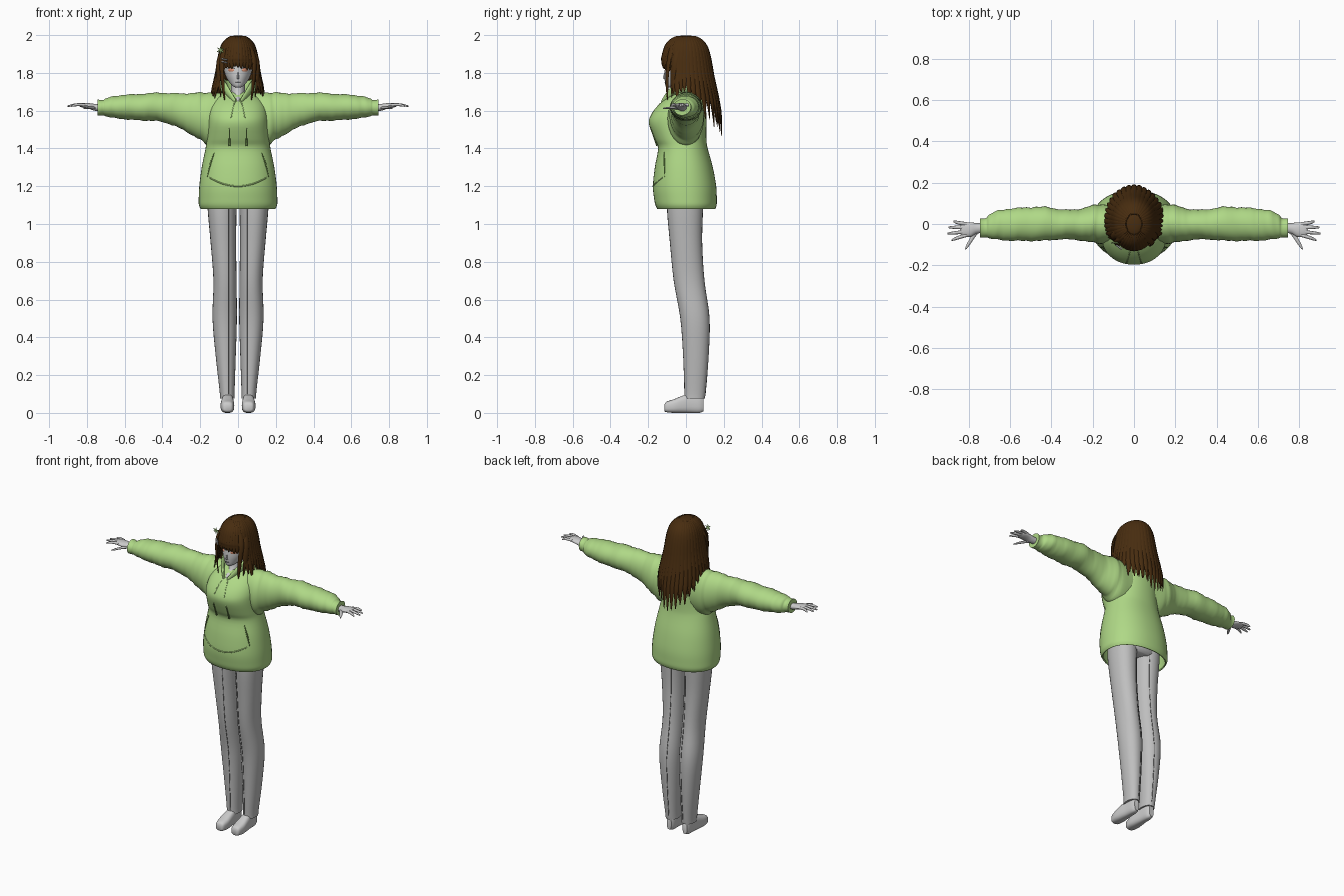
import bpy, bmesh, math, random
from mathutils import Vector

random.seed(4)
cube = bpy.data.objects.get("Cube")
if cube:
    bpy.data.objects.remove(cube)


def material(name, *rgb):
    m = bpy.data.materials.new(name)
    m.use_nodes = True
    m.diffuse_color = (*rgb, 1)
    bsdf = m.node_tree.nodes["Principled BSDF"]
    bsdf.inputs["Base Color"].default_value = (*rgb, 1)
    bsdf.inputs["Roughness"].default_value = 0.8
    return m


GREEN = material("hoodie green", 0.43, 0.69, 0.24)
DARK_GREEN = material("seam green", 0.13, 0.24, 0.06)
BROWN = material("hair brown", 0.065, 0.026, 0.005)
GREY = material("trouser grey", 0.52, 0.52, 0.52)
PALE = material("skin grey", 0.60, 0.60, 0.60)
PEACH = material("eye peach", 0.75, 0.30, 0.18)
DARK = material("crease grey", 0.12, 0.12, 0.12)


def build(name, parts, mat):
    """Join (verts, faces) parts into one smooth object."""
    verts, faces = [], []
    for vs, fs in parts:
        faces += [[i + len(verts) for i in f] for f in fs]
        verts += [tuple(v) for v in vs]
    mesh = bpy.data.meshes.new(name)
    mesh.from_pydata(verts, [], faces)
    bm = bmesh.new()
    bm.from_mesh(mesh)
    bmesh.ops.recalc_face_normals(bm, faces=bm.faces)
    bm.to_mesh(mesh)
    bm.free()
    mesh.materials.append(mat)
    ob = bpy.data.objects.new(name, mesh)
    bpy.context.collection.objects.link(ob)
    bpy.ops.object.select_all(action='DESELECT')
    ob.select_set(True)
    bpy.context.view_layer.objects.active = ob
    bpy.ops.object.shade_smooth_by_angle(angle=math.radians(50))
    return ob


def spline(rows, k=4):
    """Smooth interpolation through rows of numbers."""
    rows = [Vector(r) for r in rows]
    out = []
    for i in range(len(rows) - 1):
        p0, p1, p2 = rows[max(i - 1, 0)], rows[i], rows[i + 1]
        p3 = rows[min(i + 2, len(rows) - 1)]
        for j in range(k):
            t = j / k
            out.append(p1 + (p2 - p0) * (t / 2) + (2 * p0 - 5 * p1 + 4 * p2 - p3) * (t * t / 2)
                       + (3 * p1 - p0 - 3 * p2 + p3) * (t ** 3 / 2))
    return out + [rows[-1]]


def skin(rings, first=True, last=True):
    n = len(rings[0])
    faces = [[r * n + i, r * n + (i + 1) % n, (r + 1) * n + (i + 1) % n, (r + 1) * n + i]
             for r in range(len(rings) - 1) for i in range(n)]
    if first:
        faces.append(list(range(n))[::-1])
    if last:
        faces.append([(len(rings) - 1) * n + i for i in range(n)])
    return [v for ring in rings for v in ring], faces


def loft(rows, axis="z", side=1, n=28, power=2.0, wrinkle=0, first=True):
    """Rows: position, low and high of one cross axis, low and high of the other."""
    rings = []
    for t, a0, a1, b0, b1 in spline(rows):
        ring = []
        for i in range(n):
            u = 2 * math.pi * i / n
            c, s = math.cos(u), math.sin(u)
            f = 1 + wrinkle * math.sin(t * 95 + 1.5 * c + s) * math.sin(t * 41)
            a = (a0 + a1) / 2 + (a1 - a0) / 2 * f * math.copysign(abs(c) ** (2 / power), c)
            b = (b0 + b1) / 2 + (b1 - b0) / 2 * f * math.copysign(abs(s) ** (2 / power), s)
            x, y, z = {"x": (t, a, b), "y": (a, t, b), "z": (a, b, t)}[axis]
            ring.append((x * side, y, z))
        rings.append(ring)
    return skin(rings, first)


def strand(points, widths, thick, across=None, n=8):
    """Flat tapered strip along a path, its width following the widths given."""
    pts = spline(points, 3)
    rings = []
    for i, p in enumerate(pts):
        tan = (pts[min(i + 1, len(pts) - 1)] - pts[max(i - 1, 0)]).normalized()
        wide = Vector(across) if across else Vector((-p.y, p.x, 0)).normalized()
        norm = wide.cross(tan).normalized()
        f = i / (len(pts) - 1) * (len(widths) - 1)
        j = min(int(f), len(widths) - 2)
        w = widths[j] + (widths[j + 1] - widths[j]) * (f - j)
        th = thick * w / max(widths)
        rings.append([p + wide * w * math.cos(2 * math.pi * k / n) + norm * th * math.sin(2 * math.pi * k / n)
                      for k in range(n)])
    return skin(rings)


def on_surface(ob, pts, direction=1):
    """Project (x, z) points on to the front (1) or back (-1) of an object."""
    bpy.context.view_layer.update()
    hits = [ob.ray_cast((x, -direction, z), (0, direction, 0)) for x, z in pts]
    return [h[1] for h in hits if h[0]]


# Hoodie body, open at the hem
hoodie = build("hoodie_body", [loft([
    (1.08, -.198, .198, -.152, .155), (1.10, -.207, .207, -.162, .162), (1.13, -.208, .208, -.168, .163),
    (1.20, -.205, .205, -.175, .160), (1.30, -.192, .192, -.165, .142), (1.40, -.172, .172, -.148, .115),
    (1.45, -.165, .165, -.168, .108), (1.53, -.160, .160, -.196, .108), (1.58, -.158, .158, -.184, .108),
    (1.63, -.145, .145, -.146, .102), (1.67, -.115, .115, -.098, .095), (1.70, -.065, .065, -.055, .080),
], n=48, power=2.2, first=False)], GREEN)
solid = hoodie.modifiers.new("thickness", 'SOLIDIFY')
solid.thickness = 0.008

# Pocket seams and drawstrings
seams = []
for s in (1, -1):
    slit = on_surface(hoodie, [(s * .125, 1.38), (s * .145, 1.32), (s * .162, 1.25)])
    seams.append(strand(slit, [.002, .005, .002], .004))
    cord = on_surface(hoodie, [(s * .02, 1.64), (s * .035, 1.57), (s * .045, 1.50)])
    cord += [cord[-1] + Vector((0, .015, -.045)), cord[-1] + Vector((0, .03, -.085))]
    build("drawstring_" + ("left" if s > 0 else "right"), [strand(cord[:3], [.003, .003], .003)], GREEN)
    seams.append(strand(cord[2:], [.004, .004, .006], .005))
build("pocket_slits_and_cord_ends", seams, DARK_GREEN)
hem = on_surface(hoodie, [(x / 100, 1.20 + (x / 100) ** 2 * 2) for x in range(-15, 16, 3)])
build("pocket_seam", [strand(hem, [.004, .004], .003, (0, 0, 1))], GREEN)

# Hood lying round the neck
half = [(.012, -.128, 1.645), (.045, -.09, 1.69), (.072, -.04, 1.725), (.085, .03, 1.735), (.06, .085, 1.72)]
ring = half + [(0, .105, 1.71)] + [(-x, y, z) for x, y, z in half[::-1]]
build("hood", [strand(ring, [.012, .03, .04, .045, .04, .03, .012], .018, (0, 0, 1), n=12)], GREEN)

# Neck and head
build("neck", [loft([(1.635, -.006, .006, -.135, 0), (1.665, -.024, .024, -.112, .03),
                     (1.69, -.036, .036, -.075, .04), (1.78, -.036, .036, -.055, .04)])], PALE)
head = build("head", [loft([
    (1.722, -.012, .012, -.100, -.075), (1.732, -.030, .030, -.108, -.030), (1.755, -.050, .050, -.112, .030),
    (1.79, -.068, .068, -.114, .065), (1.84, -.079, .079, -.110, .085), (1.90, -.080, .080, -.100, .090),
    (1.96, -.050, .050, -.060, .060)], n=32)], PALE)
build("nose", [loft([(1.768, -.006, .006, -.119, -.10), (1.776, -.006, .006, -.123, -.10),
                     (1.81, -.002, .002, -.112, -.10)], n=10)], PALE)


def face_mark(name, pts, width, mat):
    build(name, [strand(on_surface(head, pts), [.001, width, width, .001], .003, (0, 0, 1))], mat)


face_mark("mouth", [(-.012, 1.751), (0, 1.75), (.012, 1.751)], .002, DARK)
for s, side in ((1, "left"), (-1, "right")):
    face_mark(side + "_eye", [(s * .020, 1.814), (s * .036, 1.816), (s * .054, 1.815)], .010, PEACH)
    face_mark(side + "_eyelid", [(s * .016, 1.822), (s * .036, 1.829), (s * .058, 1.824)], .003, DARK)

# Hair: height, half width, depth at the back
PROFILE = spline([(2.0, .006, .006), (1.99, .045, .058), (1.95, .080, .100), (1.9, .096, .120),
                  (1.8, .113, .138), (1.7, .138, .160), (1.6, .155, .182), (1.45, .155, .19)], 6)


def hair_point(angle, z, grow=1.0):
    for p, q in zip(PROFILE, PROFILE[1:]):
        if p[0] >= z >= q[0]:
            r = p.lerp(q, (p[0] - z) / (p[0] - q[0]))
            break
    c = math.cos(angle)
    return Vector((r[1] * grow * math.sin(angle), c * grow * (r[2] if c > 0 else min(r[2], .122)), z))


def lock(angle, end, width, grow=1.0, start=1.993):
    zs = [start, 1.975, 1.94, 1.88]
    zs += [1.88 + (end - 1.88) * k / 4 for k in range(1, 5)]
    path = [hair_point(angle, z, grow) for z in zs]
    return strand(path, [width * .25, width * .8, width, width, width * .8, .002], .009)


rings = [[hair_point(2 * math.pi * i / 40, z, .96) for i in range(40)]
         for z in (1.998, 1.99, 1.97, 1.94, 1.9, 1.865)]
build("hair_cap", [skin(rings)], BROWN)

locks = []
for layer, (count, grow) in enumerate(((27, 1.0), (26, .94))):
    for i in range(count):
        a = math.radians(-122 + 244 * i / (count - 1))
        end = 1.47 + .19 * min(1, 1 - math.cos(a)) + random.uniform(-.01, .05) + .03 * layer
        locks.append(lock(a, end, .021, grow))
build("back_hair", locks, BROWN)

bangs = []
for i in range(15):
    d = -62 + 124 * i / 14
    bangs.append(lock(math.radians(180 + d), 1.835 - abs(d) * .0004 + random.uniform(-.012, .006), .017, 1.0))
build("bangs", bangs, BROWN)
for s, side in ((1, "left"), (-1, "right")):
    build(side + "_side_locks", [
        strand([(s * .05, -.07, 1.965), (s * .086, -.088, 1.88), (s * .084, -.1, 1.78), (s * .07, -.098, 1.645)],
               [.008, .016, .014, .012, .001], .007),
        strand([(s * .07, -.04, 1.95), (s * .1, -.06, 1.87), (s * .105, -.07, 1.78), (s * .09, -.075, 1.67)],
               [.008, .02, .018, .014, .001], .008)], BROWN)

# Hair clips on the right side
build("flower_clip", [strand([(-.092 - .02 * math.cos(a), -.088, 1.92 - .02 * math.sin(a)),
                              (-.092 + .02 * math.cos(a), -.094, 1.92 + .02 * math.sin(a))],
                             [.002, .005, .002], .004, (-math.sin(a), 0, math.cos(a)))
                      for a in (.4, 1.45, 2.5)], GREEN)
build("bar_clip", [strand([(-.086, -.102, z), (-.058, -.122, z - .006)], [.004, .004], .004, (0, 0, 1))
                   for z in (1.875, 1.86)], PALE)

# Hips joining the legs
build("hips", [loft([(1.09, -.13, .13, -.085, .08), (1.13, -.165, .165, -.11, .10),
                     (1.30, -.15, .15, -.10, .09)])], GREY)

for s, side in ((1, "left"), (-1, "right")):
    # Sleeve: position along x, depth range, height range
    build(side + "_sleeve", [loft([
        (.04, -.085, .085, 1.42, 1.690), (.15, -.095, .095, 1.415, 1.697), (.20, -.090, .090, 1.445, 1.695),
        (.27, -.078, .072, 1.487, 1.692), (.35, -.074, .070, 1.525, 1.692), (.43, -.080, .083, 1.545, 1.695),
        (.52, -.082, .080, 1.548, 1.688), (.60, -.080, .074, 1.555, 1.684), (.66, -.076, .064, 1.562, 1.676),
        (.70, -.070, .045, 1.570, 1.664), (.715, -.064, .030, 1.576, 1.656), (.745, -.066, .027, 1.574, 1.662),
    ], "x", s, n=32, wrinkle=.045)], GREEN)

    # Hand with spread fingers
    hand = [loft([(.72, -.045, .005, 1.595, 1.635), (.76, -.046, .004, 1.600, 1.636),
                  (.79, -.062, .008, 1.610, 1.640), (.825, -.062, .006, 1.617, 1.640),
                  (.84, -.050, -.005, 1.622, 1.636)], "x", s, n=16)]
    for y0, y1, tip in ((-.054, -.078, .882), (-.036, -.046, .902), (-.017, -.016, .898), (.000, .012, .872)):
        hand.append(strand([(s * .81, y0, 1.630), (s * .85, (y0 + y1) / 2, 1.632), (s * tip, y1, 1.624)],
                           [.009, .009, .008, .004], .008, (0, 1, 0)))
    hand.append(strand([(s * .765, -.04, 1.614), (s * .79, -.08, 1.615), (s * .815, -.122, 1.612)],
                       [.014, .011, .009, .004], .009, (1, 0, 0)))
    build(side + "_hand", hand, PALE)

    # Trouser leg with pressed creases
    leg = build(side + "_trouser_leg", [loft([
        (.075, .018, .095, -.008, .100), (.12, .018, .098, -.008, .105), (.30, .012, .118, -.015, .120),
        (.50, .006, .135, -.030, .125), (.70, .008, .130, -.065, .098), (.90, .010, .145, -.085, .086),
        (1.07, .008, .160, -.100, .090), (1.20, .006, .165, -.100, .095)], side=s, power=2.15)], GREY)
    for face, d in (("front", 1), ("back", -1)):
        line = on_surface(leg, [(s * .05, .10 + k * .1) for k in range(11)], d)
        build(f"{side}_{face}_crease", [strand(line, [.0012, .0012], .002, (1, 0, 0))], DARK)

    # Shoe with a low sole
    build(side + "_shoe", [loft([
        (-.115, .040, .072, .012, .040), (-.105, .027, .084, .004, .058), (-.065, .020, .092, 0, .072),
        (-.02, .022, .089, 0, .090), (.02, .026, .084, 0, .102), (.07, .030, .080, 0, .100),
        (.092, .040, .072, .008, .085)], "y", s, power=2.8)], PALE)
